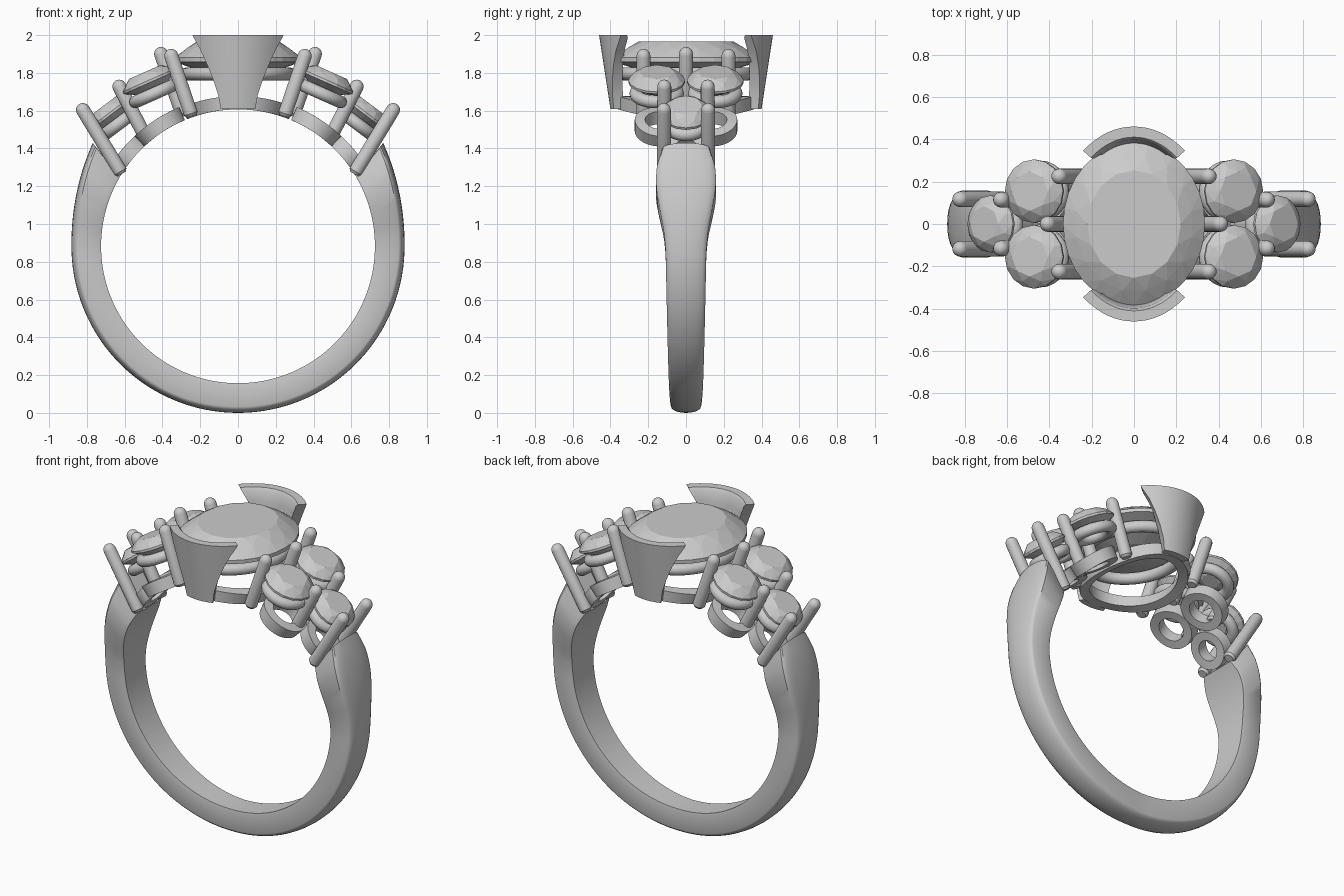
import bpy, bmesh
from math import sin, cos, pi, radians, sqrt
from mathutils import Matrix, Vector

if "Cube" in bpy.data.objects:
    bpy.data.objects.remove(bpy.data.objects["Cube"])

CZ = 0.882      # height of the finger hole centre
RI = 0.725      # finger hole radius


def finish(name, bm, smooth=True):
    bmesh.ops.recalc_face_normals(bm, faces=bm.faces)
    me = bpy.data.meshes.new(name)
    bm.to_mesh(me)
    bm.free()
    ob = bpy.data.objects.new(name, me)
    bpy.context.collection.objects.link(ob)
    if smooth:
        bpy.ops.object.select_all(action='DESELECT')
        ob.select_set(True)
        bpy.context.view_layer.objects.active = ob
        bpy.ops.object.shade_smooth_by_angle(angle=radians(35))
    return ob


def skin(name, rows, loop=False):
    """Join closed cross-sections; loop joins last to first, otherwise cap the ends."""
    bm = bmesh.new()
    vs = [[bm.verts.new(p) for p in row] for row in rows]
    n, m = len(vs), len(vs[0])
    for i in range(n if loop else n - 1):
        a, b = vs[i], vs[(i + 1) % n]
        for j in range(m):
            k = (j + 1) % m
            bm.faces.new((a[j], a[k], b[k], b[j]))
    if not loop:
        bm.faces.new(vs[0])
        bm.faces.new(vs[-1])
    return finish(name, bm)


def interp(x, table):
    for (x0, y0), (x1, y1) in zip(table, table[1:]):
        if x <= x1:
            t = (x - x0) / (x1 - x0)
            return y0 + (y1 - y0) * t
    return table[-1][1]


def prong(name, a, b, r=0.037):
    a, b = Vector(a), Vector(b)
    d = b - a
    q = d.to_track_quat('Z', 'Y')
    L = d.length
    prof = [(0, r * 0.7), (r * 0.4, r)]
    prof += [(L - r + r * sin(t), r * cos(t)) for t in (0, 0.4, 0.8, 1.15, 1.45)]
    skin(name, [[a + q @ Vector((w * cos(2 * pi * k / 20), w * sin(2 * pi * k / 20), h))
                 for k in range(20)] for h, w in prof])


def tube_ring(name, mat, ax, ay, r):
    rows = []
    for i in range(48):
        t = 2 * pi * i / 48
        rows.append([mat @ Vector(((ax + r * cos(p)) * cos(t), (ay + r * cos(p)) * sin(t), r * sin(p)))
                     for p in [2 * pi * k / 14 for k in range(14)]])
    skin(name, rows, loop=True)


def bent_ring(name, phi, y0, ax, ay, wall, r1):
    """Flat ring wrapped around the finger hole."""
    rows = []
    for i in range(48):
        t = 2 * pi * i / 48
        row = []
        for w, r in ((0, RI), (0, r1), (wall, r1), (wall, RI)):
            f = phi + (ax - w) * cos(t) / 0.76
            row.append((r * sin(f), y0 + (ay - w) * sin(t), CZ + r * cos(f)))
        rows.append(row)
    skin(name, rows, loop=True)


def gem(name, mat, ax, ay, n, crown, depth, table=0.62):
    """Faceted stone: table, crown facets, girdle and pavilion."""
    bm = bmesh.new()
    g = crown * 0.12
    for cnt, s, z, off in ((n, table, crown, 0), (n, 0.83, crown * 0.62, 0.5),
                           (2 * n, 1, g, 0), (2 * n, 1, -g, 0), (n, 0.35, -depth, 0)):
        for i in range(cnt):
            t = 2 * pi * (i + off) / cnt
            bm.verts.new(mat @ Vector((ax * s * cos(t), ay * s * sin(t), z)))
    bmesh.ops.convex_hull(bm, input=bm.verts[:])
    bmesh.ops.dissolve_limit(bm, angle_limit=0.01, verts=bm.verts[:], edges=bm.edges[:])
    finish(name, bm, smooth=False)


# Shank: tapered domed band, open at the top
widths = [(0, .078), (30, .09), (90, .108), (97, .117), (104, .137), (110, .153),
          (115, .16), (120, .153), (126, .122)]
rows = []
for i in range(85):
    th = -125.5 + 251 * i / 84
    w = interp(abs(th), widths)
    t = max(0, (abs(th) - 90) / 35.5)
    R = 0.882 + 0.062 * t * t
    Rs = R - 0.032
    sec = [(-w * .96, RI), (-w, RI + .02)]
    sec += [(-w * cos(pi * k / 10), Rs + (R - Rs) * sin(pi * k / 10)) for k in range(11)]
    sec += [(w, RI + .02), (w * .96, RI)]
    row = []
    for y, r in sec:
        a = radians(th) * (0.96 + 0.04 * (r - RI) / 0.22)
        row.append((r * sin(a), y, CZ - r * cos(a)))
    rows.append(row)
skin("shank", rows)

# Centre setting: gallery, upper rail and oval stone
bent_ring("oval_gallery", 0, 0, 0.29, 0.36, 0.06, 0.795)
tube_ring("oval_rail", Matrix.Translation((0, 0, 1.795)), 0.27, 0.325, 0.035)
gem("centre_stone", Matrix.Translation((0, 0, 1.87)), 0.335, 0.385, 16, 0.095, 0.09, 0.66)

# Flared half-bezels, front and back
levels = [(1.61, .092), (1.68, .104), (1.76, .13), (1.84, .162), (1.92, .198), (1.985, .234), (2.0, .24)]
for s, side in ((-1, "front"), (1, "back")):
    rows = []
    for z, w in levels:
        b = 0.40 + 0.06 * (z - 1.61) / 0.39
        a = 0.79 * b
        th = 0.05 if z > 1.99 else 0.06
        outer, inner = [], []
        for k in range(17):
            x = w * (k / 8 - 1)
            y = b * sqrt(1 - (x / a) ** 2)
            nrm = Vector((x / a ** 2, y / b ** 2)).normalized()
            outer.append((x, s * y, z))
            inner.append((x - nrm.x * th, s * (y - nrm.y * th), z))
        rows.append(outer + inner[::-1])
    skin(side + "_bezel", rows)

# Side clusters, mirrored left and right
for s, side in ((1, "right"), (-1, "left")):
    prong(side + "_middle_prong", (s * .29, 0, 1.57), (s * .42, 0, 1.935))
    seats = [(.47, .155, 1.755, 24, 33, .15), (.47, -.155, 1.755, 24, 33, .15),
             (.675, 0, 1.585, 37, 50, .135)]
    for i, (x, y, z, tilt, phi, r) in enumerate(seats):
        tag = side + ("_upper_back", "_upper_front", "_lower")[i]
        mat = Matrix.Translation((s * x, y, z)) @ Matrix.Rotation(s * radians(tilt), 4, 'Y')
        gem(tag + "_stone", mat, r, r, 8, 0.055, 0.06)
        tube_ring(tag + "_rail", mat @ Matrix.Translation((0, 0, -.07)), r - .04, r - .04, .034)
        bent_ring(tag + "_base", s * radians(phi), y * .88, r - .015, r - .015, .055, 0.80)
    for f, row in ((-1, "_front"), (1, "_back")):
        prong(side + row + "_centre_prong", (s * .245, f * .225, 1.57), (s * .365, f * .225, 1.925))
        prong(side + row + "_inner_prong", (s * .49, f * .115, 1.46), (s * .645, f * .115, 1.76))
        prong(side + row + "_outer_prong", (s * .615, f * .117, 1.265), (s * .84, f * .117, 1.635))
